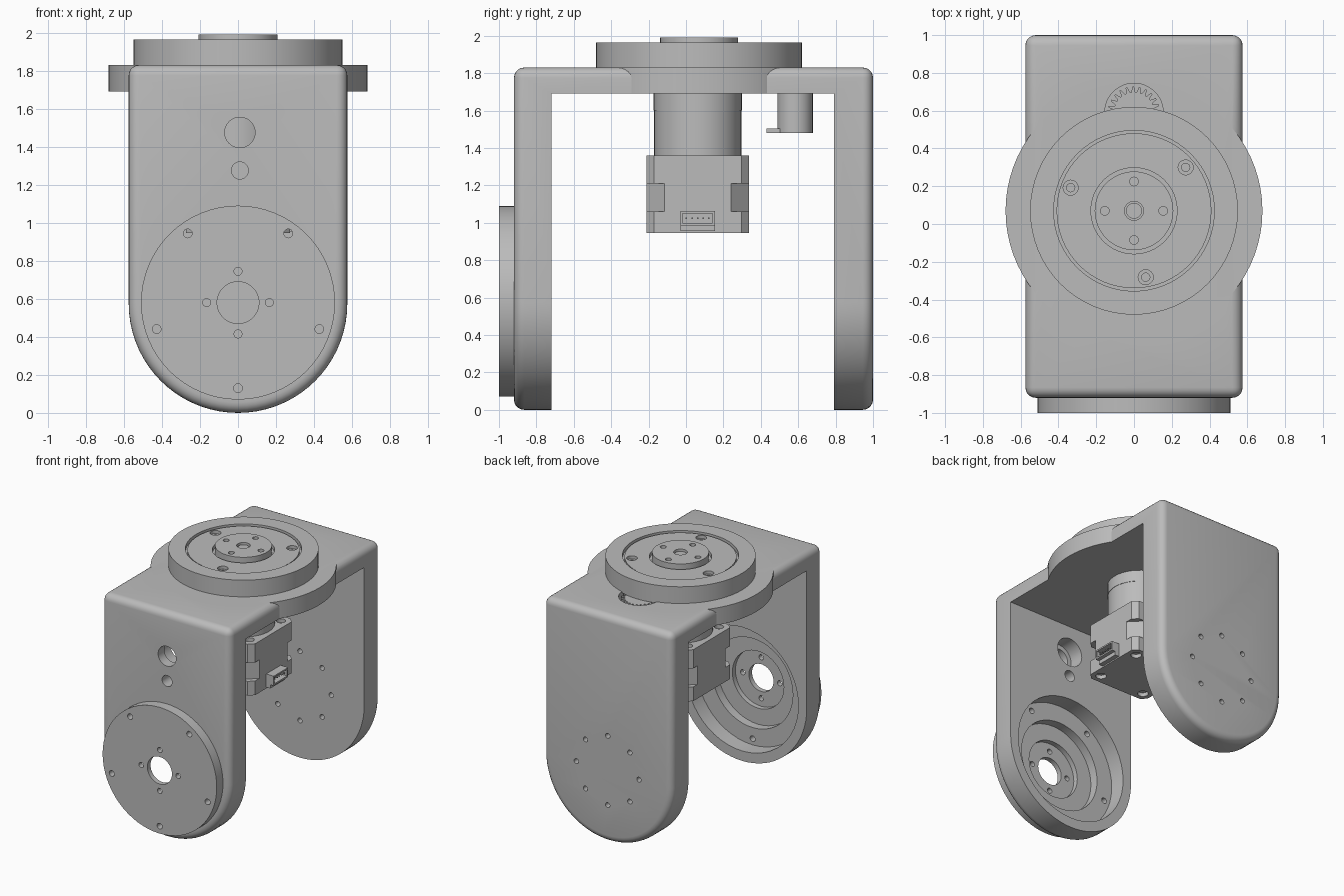
import bpy, bmesh, math
from mathutils import Matrix, Vector

if "Cube" in bpy.data.objects:
    bpy.data.objects.remove(bpy.data.objects["Cube"])

grey = bpy.data.materials.new("satin_grey")
grey.diffuse_color = (0.5, 0.5, 0.5, 1)
grey.use_nodes = True
grey.node_tree.nodes["Principled BSDF"].inputs["Base Color"].default_value = grey.diffuse_color
CY = 0.07      # turntable axis in y
JZ = 0.58      # side joint axis in z


def add(name, bm):
    bmesh.ops.recalc_face_normals(bm, faces=bm.faces)
    me = bpy.data.meshes.new(name)
    bm.to_mesh(me)
    bm.free()
    me.materials.append(grey)
    ob = bpy.data.objects.new(name, me)
    bpy.context.collection.objects.link(ob)
    return ob


def prism(name, pts, a, b, axis="Z"):
    """Extrude a closed outline from a to b; outline is xy for Z, xz for Y."""
    bm = bmesh.new()
    place = (lambda p, h: (p[0], p[1], h)) if axis == "Z" else (lambda p, h: (p[0], h, p[1]))
    lo = [bm.verts.new(place(p, a)) for p in pts]
    hi = [bm.verts.new(place(p, b)) for p in pts]
    bm.faces.new(lo)
    bm.faces.new(hi)
    n = len(pts)
    for i in range(n):
        j = (i + 1) % n
        bm.faces.new((lo[i], lo[j], hi[j], hi[i]))
    return add(name, bm)


def circle(r, cx=0, cy=0, n=48):
    return [(cx + r * math.cos(2 * math.pi * i / n), cy + r * math.sin(2 * math.pi * i / n)) for i in range(n)]


def cyl(name, r, a, b, centre, axis="Z", n=48):
    return prism(name, circle(r, *centre, n), a, b, axis)


def box(name, x0, x1, y0, y1, z0, z1):
    return prism(name, [(x0, y0), (x1, y0), (x1, y1), (x0, y1)], z0, z1)


def apply(ob, mod):
    bpy.context.view_layer.objects.active = ob
    bpy.ops.object.modifier_apply(modifier=mod.name)


def boolean(ob, tool, op="DIFFERENCE"):
    m = ob.modifiers.new("bool", "BOOLEAN")
    m.operation, m.solver, m.object = op, "EXACT", tool
    apply(ob, m)
    bpy.data.objects.remove(tool)


def ring(r, count, start, centre):
    """Points of a bolt circle."""
    return [(centre[0] + r * math.cos(math.radians(start + 360 * k / count)),
             centre[1] + r * math.sin(math.radians(start + 360 * k / count))) for k in range(count)]


def drill(ob, pts, r, a, b, axis="Z"):
    for p in pts:
        boolean(ob, cyl("drill", r, a, b, p, axis, 16), "DIFFERENCE")


# U-shaped bracket with rounded outer edges
W = 0.575
arc = [(W * math.cos(math.pi + math.pi * i / 36), JZ + W * math.sin(math.pi + math.pi * i / 36)) for i in range(37)]
arc = [(x, z - JZ + W) for x, z in arc]
bracket = prism("bracket", arc + [(W, 1.83), (-W, 1.83)], -0.92, 1.0, "Y")
bev = bracket.modifiers.new("round", "BEVEL")
bev.width, bev.segments, bev.limit_method, bev.angle_limit = 0.055, 5, "ANGLE", math.radians(40)
apply(bracket, bev)
boolean(bracket, box("gap", -2, 2, -0.72, 0.79, -1, 1.69))

# Round flange under the turntable and round cover on the front arm
boolean(bracket, cyl("flange", 0.68, 1.69, 1.83, (0, CY), n=72), "UNION")
boolean(bracket, cyl("cover", 0.51, -1.0, -0.83, (0, JZ), "Y", 64), "UNION")

# Stepped recess inside the front arm, ending in the axle hole
for r, depth in ((0.5, -0.85), (0.36, -0.92), (0.23, -0.96), (0.11, -1.2)):
    boolean(bracket, cyl("recess", r, depth, -0.6, (0, JZ), "Y"))
drill(bracket, ring(0.45, 5, -90, (0, JZ)), 0.023, -1.2, -0.8, "Y")
drill(bracket, ring(0.165, 4, 0, (0, JZ)), 0.021, -1.2, -0.8, "Y")

# Cable holes in the front arm and bolt circle in the back arm
boolean(bracket, cyl("cable", 0.08, -1.2, -0.6, (0.01, 1.475), "Y", 32))
boolean(bracket, cyl("cable", 0.115, -0.84, -0.6, (0.01, 1.475), "Y", 32))
boolean(bracket, cyl("cable", 0.045, -1.2, -0.6, (0.01, 1.275), "Y", 24))
drill(bracket, ring(0.28, 8, 0, (0, JZ)), 0.02, 0.7, 1.2, "Y")

# Gear pocket in the top plate
boolean(bracket, cyl("pocket", 0.155, 1.73, 2.0, (0, 0.59)))

# Turntable: one revolved cross-section with groove and raised hub
profile = [(0.05, 1.82), (0.55, 1.82), (0.55, 1.965), (0.425, 1.965), (0.425, 1.935), (0.41, 1.935),
           (0.41, 1.955), (0.228, 1.955), (0.228, 1.925), (0.208, 1.925), (0.208, 1.99), (0.05, 1.99)]
bm = bmesh.new()
vs = [bm.verts.new((r, CY, z)) for r, z in profile]
es = [bm.edges.new((vs[i], vs[(i + 1) % len(vs)])) for i in range(len(vs))]
bmesh.ops.spin(bm, geom=vs + es, cent=(0, CY, 0), axis=(0, 0, 1), angle=2 * math.pi, steps=64, use_merge=True)
bmesh.ops.remove_doubles(bm, verts=bm.verts, dist=1e-5)
turntable = add("turntable", bm)
screws = ring(0.357, 3, 40, (0, CY))
drill(turntable, screws, 0.04, 1.93, 2.1)
drill(turntable, screws, 0.022, 1.87, 2.1)
drill(turntable, ring(0.155, 4, 0, (0, CY)), 0.023, 1.88, 2.1)
cyl("motor_shaft", 0.042, 1.7, 1.975, (0, CY), n=24)

# Gearbox and motor hanging below the plate
MY, H = 0.063, 0.273
cyl("gearbox", 0.233, 1.35, 1.70, (0, MY), n=40)
cyl("gearbox_flange", 0.236, 1.60, 1.70, (0, MY), n=40)


def motor_part(name, cut, z0, z1):
    k = H - cut
    pts = [(k, -H), (H, -k), (H, k), (k, H), (-k, H), (-H, k), (-H, -k), (-k, -H)]
    return prism(name, [(x, y + MY) for x, y in pts], z0, z1)


motor_bottom = motor_part("motor_bottom_cap", 0.04, 0.945, 1.06)
motor_part("motor_core", 0.095, 1.06, 1.21)
motor_top = motor_part("motor_top_cap", 0.04, 1.21, 1.36)
bolts = [(x, MY + y) for x in (-0.2, 0.2) for y in (-0.2, 0.2)]
drill(motor_bottom, bolts, 0.04, 0.9, 0.975)
drill(motor_top, bolts, 0.035, 1.33, 1.4)

# Plug socket with pins on the side of the motor
socket = box("plug_socket", H - 0.02, 0.34, -0.03, 0.155, 0.985, 1.062)
boolean(socket, box("slot", 0.285, 0.4, -0.018, 0.143, 0.998, 1.05))
box("socket_foot", H - 0.02, 0.31, -0.03, 0.155, 0.955, 0.985)
for i in range(5):
    y = 0.0625 + (i - 2) * 0.03
    box("socket_pin", 0.28, 0.33, y - 0.004, y + 0.004, 1.02, 1.028)

# Encoder with side tab and its small gear
cyl("encoder", 0.095, 1.48, 1.70, (0, 0.583), n=32)
box("encoder_tab", -0.05, 0.05, 0.43, 0.56, 1.48, 1.503)
teeth = 24
gear = []
for i in range(teeth * 4):
    a = 2 * math.pi * i / (teeth * 4)
    r = 0.138 if i % 4 < 2 else 0.108
    gear.append((r * math.cos(a), 0.59 + r * math.sin(a)))
prism("encoder_gear", gear, 1.72, 1.815)

# Smooth curved sides, keep hard edges
for ob in list(bpy.context.scene.objects):
    bpy.ops.object.select_all(action="DESELECT")
    ob.select_set(True)
    bpy.context.view_layer.objects.active = ob
    bpy.ops.object.shade_smooth_by_angle(angle=math.radians(30))
